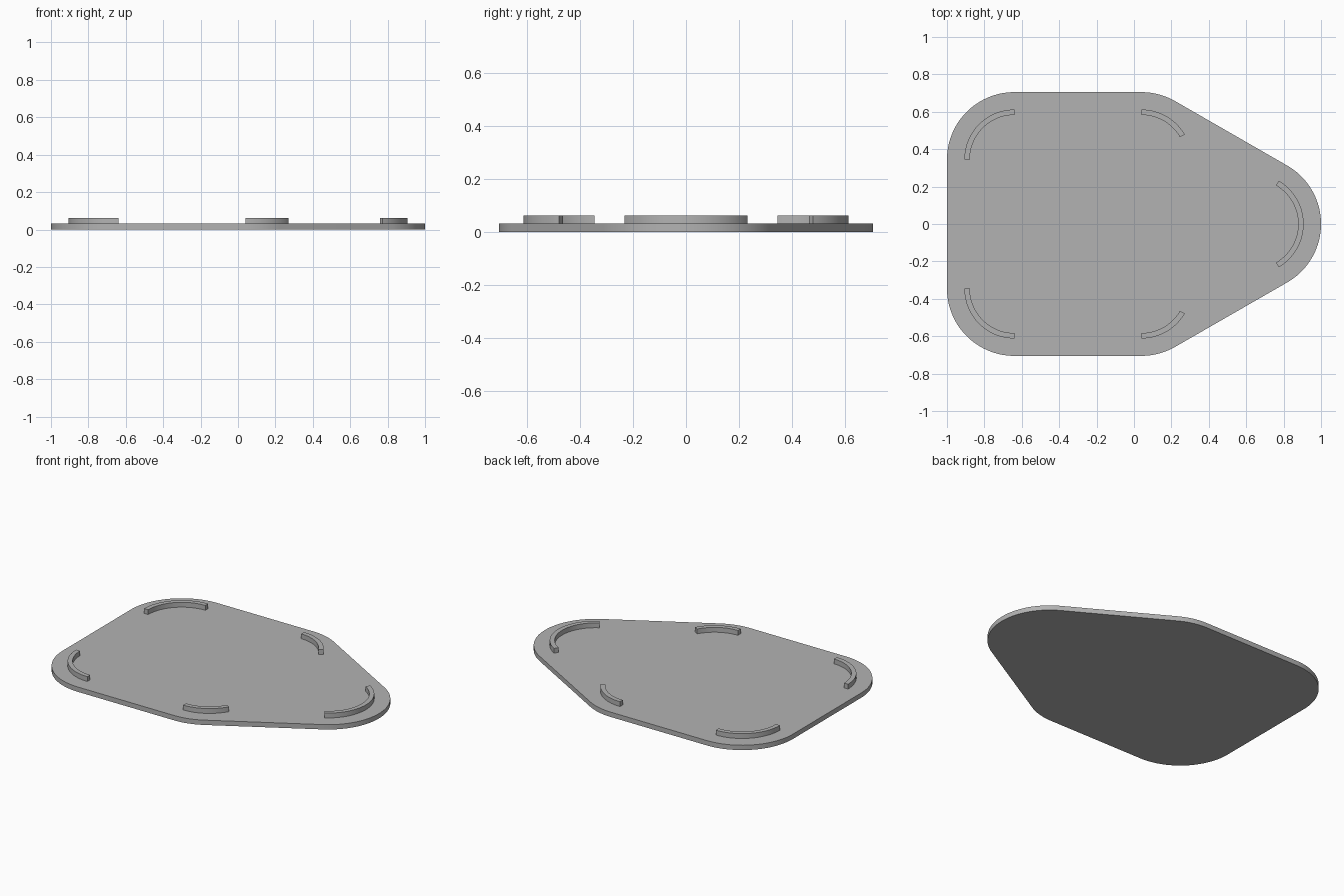
import bpy
import bmesh
from math import cos, sin, radians

cube = bpy.data.objects.get("Cube")
if cube:
    bpy.data.objects.remove(cube, do_unlink=True)

PLATE_TOP, RIDGE_TOP = 0.031, 0.062
CORNER_R, OUTER_R, INNER_R = 0.36, 0.267, 0.238

grey = bpy.data.materials.new("plain_grey")
grey.use_nodes = True
colour = (0.45, 0.45, 0.45, 1)
grey.diffuse_color = colour
grey.node_tree.nodes["Principled BSDF"].inputs["Base Color"].default_value = colour


def arc(centre, radius, start, end):
    """Points along an arc, one every three degrees or so."""
    steps = max(2, round(abs(end - start) / 3))
    angles = [radians(start + (end - start) * i / steps) for i in range(steps + 1)]
    return [(centre[0] + radius * cos(a), centre[1] + radius * sin(a)) for a in angles]


def extrude_outline(name, outline, z0, z1):
    """Solid prism from a counter-clockwise outline."""
    bm = bmesh.new()
    face = bm.faces.new([bm.verts.new((x, y, z0)) for x, y in outline])
    top = bmesh.ops.extrude_face_region(bm, geom=[face], use_keep_orig=True)["geom"]
    for v in top:
        if isinstance(v, bmesh.types.BMVert):
            v.co.z = z1
    bmesh.ops.recalc_face_normals(bm, faces=bm.faces)
    mesh = bpy.data.meshes.new(name)
    bm.to_mesh(mesh)
    bm.free()
    mesh.materials.append(grey)
    obj = bpy.data.objects.new(name, mesh)
    bpy.context.collection.objects.link(obj)
    bpy.ops.object.select_all(action="DESELECT")
    obj.select_set(True)
    bpy.context.view_layer.objects.active = obj
    bpy.ops.object.shade_smooth_by_angle(angle=radians(30))


# Corners: name, centre, plate arc, ridge arc (counter-clockwise degrees)
corners = [
    ("nose", (0.64, 0), (-60, 60), (-60, 60)),
    ("back_middle", (0.04, 0.345), (60, 90), (30, 90)),
    ("back_end", (-0.64, 0.345), (90, 180), (90, 180)),
    ("front_end", (-0.64, -0.345), (180, 270), (180, 270)),
    ("front_middle", (0.04, -0.345), (270, 300), (270, 330)),
]

# Base plate with rounded corners
outline = [p for _, c, span, _ in corners for p in arc(c, CORNER_R, *span)]
extrude_outline("base_plate", outline, 0, PLATE_TOP)

# Raised curved locating ridges, sunk slightly into the plate
for name, c, _, (start, end) in corners:
    ring = arc(c, OUTER_R, start, end) + arc(c, INNER_R, end, start)
    extrude_outline(name + "_ridge", ring, PLATE_TOP - 0.005, RIDGE_TOP)
